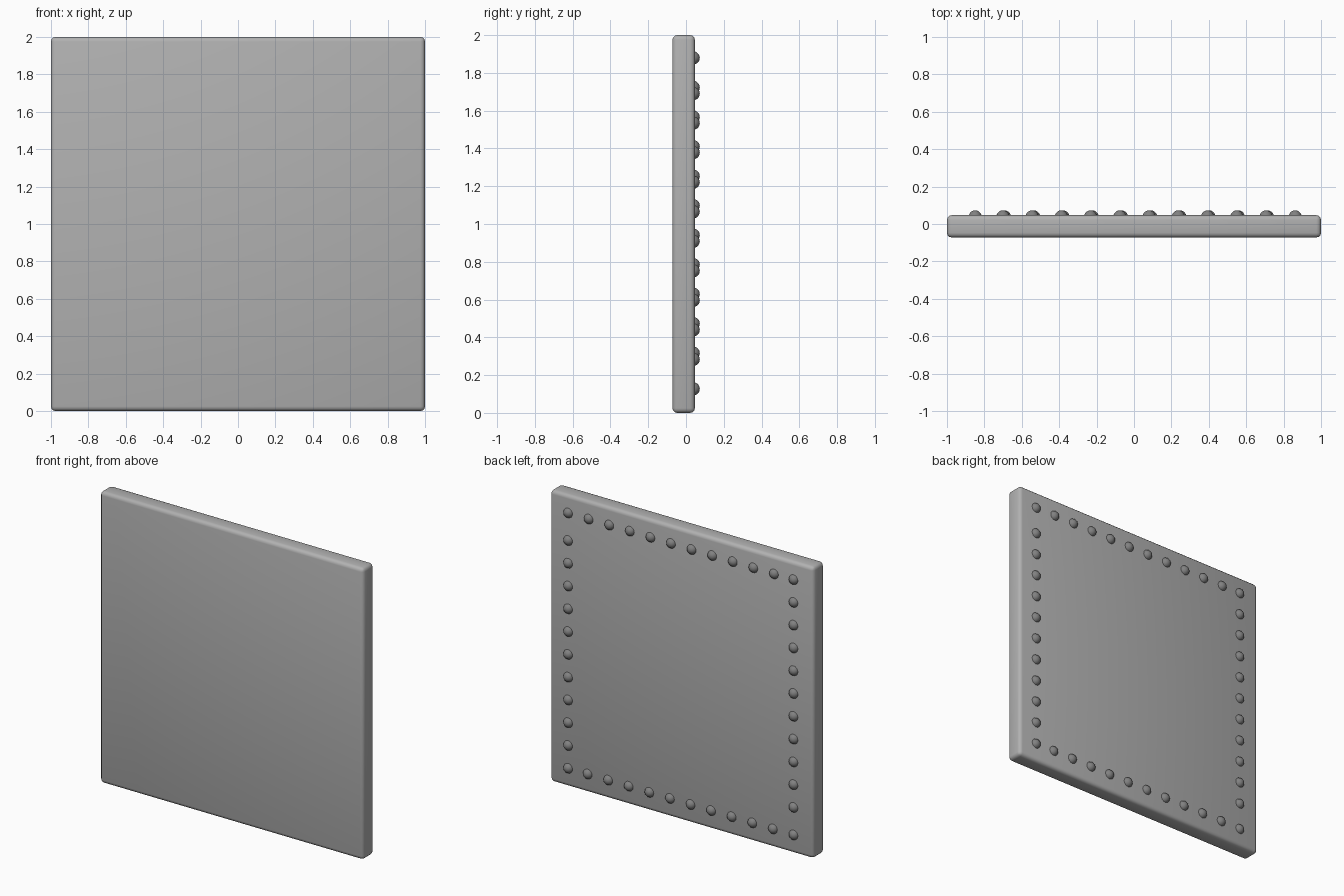
import bpy, bmesh
from mathutils import Matrix, Vector

if "Cube" in bpy.data.objects:
    bpy.data.objects.remove(bpy.data.objects["Cube"])

Y_FRONT, Y_BACK = -0.072, 0.047
RIVET_R = 0.035
STEP = 0.1563


def finish(name, bm, grey):
    mesh = bpy.data.meshes.new(name)
    bm.to_mesh(mesh)
    bm.free()
    ob = bpy.data.objects.new(name, mesh)
    bpy.context.collection.objects.link(ob)
    mesh.shade_smooth()
    mat = bpy.data.materials.new(name + "_grey")
    mat.diffuse_color = (grey, grey, grey, 1)
    mat.use_nodes = True
    mat.node_tree.nodes["Principled BSDF"].inputs["Base Color"].default_value = mat.diffuse_color
    mesh.materials.append(mat)
    return ob


# Square panel with softly rounded edges
bm = bmesh.new()
bmesh.ops.create_cube(bm, size=1)
bmesh.ops.scale(bm, vec=(2, Y_BACK - Y_FRONT, 2), verts=bm.verts)
bmesh.ops.translate(bm, vec=(0, (Y_FRONT + Y_BACK) / 2, 1), verts=bm.verts)
panel = finish("panel", bm, 0.44)
bevel = panel.modifiers.new("rounded_edges", 'BEVEL')
bevel.width = 0.025
bevel.segments = 3

# Rivet positions: four runs around the border of the back face
left, right, low, high = -0.849, 0.862, 0.127, 1.879
spots = []
for i in range(11):
    spots.append((right - i * STEP, high))   # top row
    spots.append((left, high - i * STEP))    # column at -x
    spots.append((left + i * STEP, low))     # bottom row
    spots.append((right, low + i * STEP))    # column at +x

# Round rivet heads, partly sunk into the panel
bm = bmesh.new()
for x, z in spots:
    place = Matrix.Translation(Vector((x, 0.073 - RIVET_R, z)))
    turn = Matrix.Rotation(1.5707963, 4, 'X')
    bmesh.ops.create_uvsphere(bm, u_segments=16, v_segments=10,
                              radius=RIVET_R, matrix=place @ turn)
finish("rivets", bm, 0.22)
